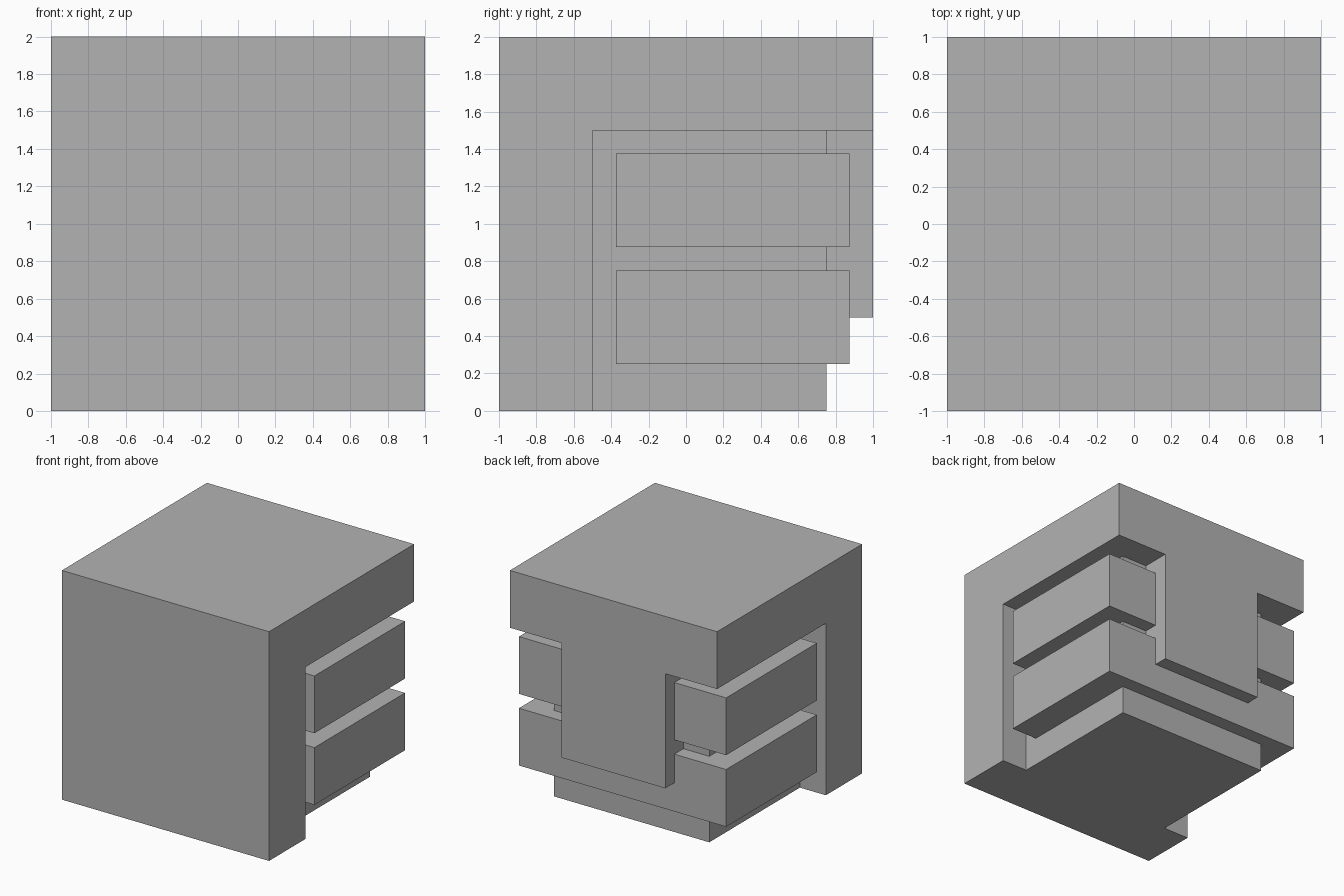
import bpy
import bmesh

if "Cube" in bpy.data.objects:
    bpy.data.objects.remove(bpy.data.objects["Cube"])

grey = bpy.data.materials.new("plain grey")
grey.diffuse_color = (0.45, 0.45, 0.45, 1.0)
grey.use_nodes = True
grey.node_tree.nodes["Principled BSDF"].inputs["Base Color"].default_value = grey.diffuse_color


def extrude_profile(name, profile, x0, x1):
    """Extrude a closed (y, z) side profile from x0 to x1."""
    bm = bmesh.new()
    face = bm.faces.new([bm.verts.new((x0, y, z)) for y, z in profile])
    result = bmesh.ops.extrude_face_region(bm, geom=[face])
    verts = [v for v in result["geom"] if isinstance(v, bmesh.types.BMVert)]
    bmesh.ops.translate(bm, verts=verts, vec=(x1 - x0, 0, 0))
    bmesh.ops.recalc_face_normals(bm, faces=bm.faces)
    mesh = bpy.data.meshes.new(name)
    bm.to_mesh(mesh)
    bm.free()
    mesh.materials.append(grey)
    obj = bpy.data.objects.new(name, mesh)
    bpy.context.collection.objects.link(obj)
    return obj


def box(name, half_width, y0, y1, z0, z1):
    profile = [(y0, z0), (y1, z0), (y1, z1), (y0, z1)]
    return extrude_profile(name, profile, -half_width, half_width)


# Front wall and overhanging roof as one L-shaped piece
extrude_profile("front_and_roof", [(-1, 0), (-0.5, 0), (-0.5, 1.5),
                                   (1, 1.5), (1, 2), (-1, 2)], -1, 1)

# Inner core under the roof
box("core", 0.75, -0.5, 0.75, 0, 1.5)

# Two wide bands around the core
for name, z in (("lower_band", 0.25), ("upper_band", 0.875)):
    box(name, 1.0, -0.375, 0.875, z, z + 0.5)

# Tab hanging from the roof at the back
box("back_tab", 0.5, 0.75, 1.0, 0.5, 1.5)
